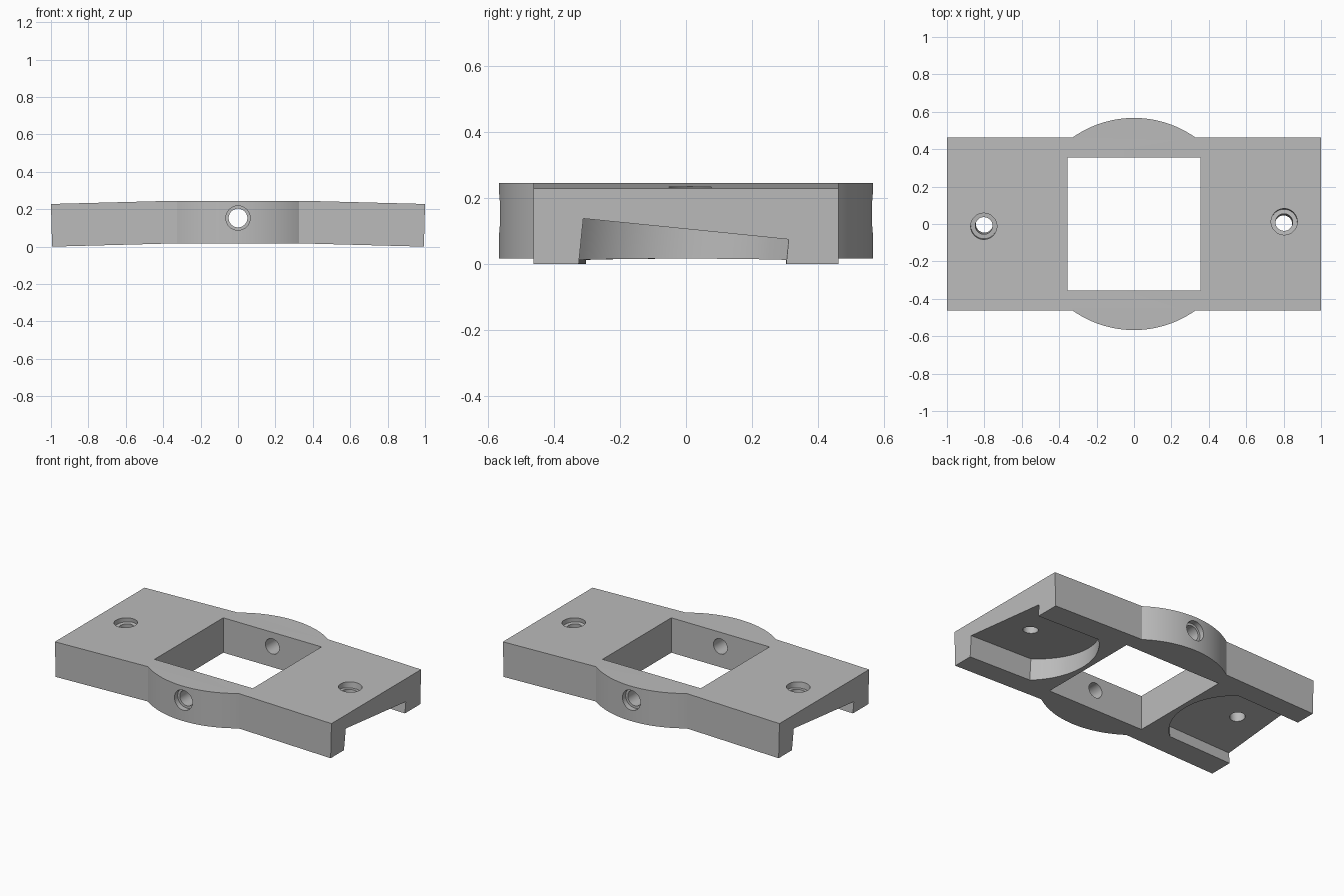
import bpy, bmesh
from math import radians, sin, cos, acos, asin, pi, sqrt
from mathutils import Matrix, Vector

if "Cube" in bpy.data.objects:
    bpy.data.objects.remove(bpy.data.objects["Cube"])

TOP, BOTTOM = 0.245, 0.017      # flat centre of the plate
HALF_W, BULGE_R = 0.463, 0.567  # plan half depth and bulge radius
WINDOW = 0.355
HOLE_X = 0.8

grey = bpy.data.materials.new("plain_grey")
grey.use_nodes = True
colour = (0.5, 0.5, 0.5, 1)
grey.diffuse_color = colour
grey.node_tree.nodes["Principled BSDF"].inputs["Base Color"].default_value = colour


def prism(name, outline, low, high, matrix=Matrix()):
    """Extrude a plan outline between two heights, then place it."""
    bm = bmesh.new()
    face = bm.faces.new([bm.verts.new((x, y, low)) for x, y in outline])
    made = bmesh.ops.extrude_face_region(bm, geom=[face])["geom"]
    bmesh.ops.translate(bm, vec=(0, 0, high - low),
                        verts=[v for v in made if isinstance(v, bmesh.types.BMVert)])
    bmesh.ops.recalc_face_normals(bm, faces=bm.faces)
    bm.transform(matrix)
    mesh = bpy.data.meshes.new(name)
    bm.to_mesh(mesh)
    bm.free()
    mesh.materials.append(grey)
    obj = bpy.data.objects.new(name, mesh)
    bpy.context.collection.objects.link(obj)
    return obj


def arc(cx, r, start, end, n):
    return [(cx + r * cos(start + (end - start) * i / n),
             r * sin(start + (end - start) * i / n)) for i in range(n + 1)]


def circle(r):
    return arc(0, r, 0, 2 * pi, 48)[:-1]


# Plan outline: rectangle with a round bulge on the front and back
a = asin(HALF_W / BULGE_R)
outline = [(1.1, -HALF_W), (1.1, HALF_W)] + arc(0, BULGE_R, a, pi - a, 40)
outline += [(-1.1, HALF_W), (-1.1, -HALF_W)] + arc(0, BULGE_R, pi + a, 2 * pi - a, 40)
plate = prism("mounting_plate", outline, -0.2, 0.5)

# Side profile: both wings droop slightly from the flat centre
half = [(0.35, TOP), (1, 0.228), (0.994, 0), (0.35, BOTTOM)]
profile = half + [(-x, z) for x, z in reversed(half)]
side_profile = prism("side_profile_helper", profile, -0.8, 0.8, Matrix.Rotation(pi / 2, 4, "X"))

# Square window through the centre
w = WINDOW
cutters = [prism("window_cutter", [(-w, -w), (w, -w), (w, w), (-w, w)], -0.2, 0.5)]

# Tilted underside pocket with a round inner end, and its stepped screw hole
R, P = 0.41, 0.313
b = asin(P / R)
pocket = [(0.4, -P), (0.4, P)] + arc(0, R, pi - b, pi + b, 32)
tilt = (Matrix.Translation((HOLE_X, 0, 0.111)) @ Matrix.Rotation(radians(1.5), 4, "Y")
        @ Matrix.Rotation(radians(-5.8), 4, "X"))
# Counterbored hole through the front and back walls
bore = Matrix.Translation((0, 0, 0.153)) @ Matrix.Rotation(pi / 2, 4, "X")

for side, turn in (("left", 0), ("right", pi)):
    spin = Matrix.Rotation(turn, 4, "Z")
    cutters += [
        prism(side + "_pocket_cutter", pocket, -0.4, 0, spin @ tilt),
        prism(side + "_screw_cutter", circle(0.046), -0.1, 0.3, spin @ tilt),
        prism(side + "_counterbore_cutter", circle(0.07), 0.09, 0.3, spin @ tilt),
        prism(side + "_wall_hole_cutter", circle(0.05), 0.2, 0.7, spin @ bore),
        prism(side + "_wall_counterbore_cutter", circle(0.065), 0.53, 0.7, spin @ bore),
    ]

for helper, operation in [(side_profile, "INTERSECT")] + [(c, "DIFFERENCE") for c in cutters]:
    mod = plate.modifiers.new(helper.name, "BOOLEAN")
    mod.object, mod.operation, mod.solver = helper, operation, "EXACT"

# Bake the cuts and drop the helpers
graph = bpy.context.evaluated_depsgraph_get()
baked = bpy.data.meshes.new_from_object(plate.evaluated_get(graph))
plate.modifiers.clear()
plate.data = baked
baked.materials.clear()
baked.materials.append(grey)
for poly in baked.polygons:
    poly.material_index = 0
for helper in [side_profile] + cutters:
    bpy.data.objects.remove(helper)

bpy.context.view_layer.objects.active = plate
plate.select_set(True)
bpy.ops.object.shade_smooth_by_angle(angle=radians(25))
